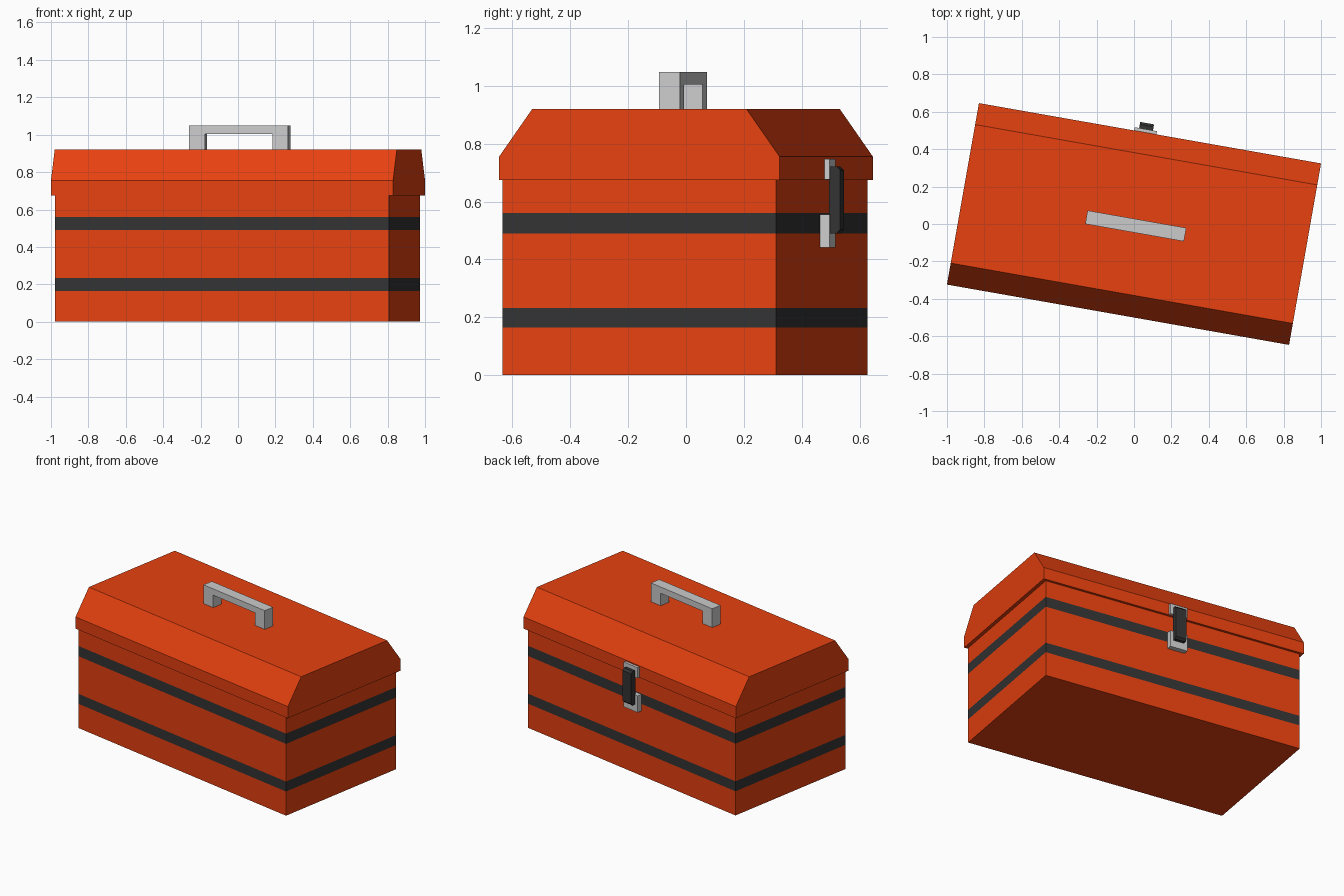
import bpy, bmesh
from math import radians

if "Cube" in bpy.data.objects:
    bpy.data.objects.remove(bpy.data.objects["Cube"])

TURN = radians(-10)  # whole box is turned on the ground


def material(name, rgb):
    m = bpy.data.materials.new(name)
    m.diffuse_color = (*rgb, 1)
    m.use_nodes = True
    m.node_tree.nodes["Principled BSDF"].inputs["Base Color"].default_value = m.diffuse_color
    return m


ORANGE = material("orange_paint", (0.8, 0.053, 0.005))
DARK = material("dark_rubber", (0.033, 0.033, 0.033))


def finish(name, bm, mats=()):
    bmesh.ops.recalc_face_normals(bm, faces=bm.faces)
    me = bpy.data.meshes.new(name)
    bm.to_mesh(me)
    bm.free()
    for m in mats:
        me.materials.append(m)
    ob = bpy.data.objects.new(name, me)
    ob.rotation_euler.z = TURN
    bpy.context.collection.objects.link(ob)
    return ob


def prism(profile, axis, lo, hi):
    """Extrude a closed 2D profile along x (profile in y,z) or y (profile in x,z)."""
    bm = bmesh.new()
    place = (lambda a, b: (lo, a, b)) if axis == "x" else (lambda a, b: (a, lo, b))
    face = bm.faces.new([bm.verts.new(place(a, b)) for a, b in profile])
    out = bmesh.ops.extrude_face_region(bm, geom=[face])
    verts = [v for v in out["geom"] if isinstance(v, bmesh.types.BMVert)]
    step = hi - lo
    bmesh.ops.translate(bm, verts=verts, vec=(step, 0, 0) if axis == "x" else (0, step, 0))
    return bm


def rect(a0, a1, b0, b1):
    return [(a0, b0), (a1, b0), (a1, b1), (a0, b1)]


# Body, with two flush dark bands cut into its walls
bands = [(0.165, 0.233), (0.49, 0.56)]
bm = prism(rect(-0.485, 0.476, 0, 0.68), "x", -0.909, 0.905)
for z in (z for band in bands for z in band):
    bmesh.ops.bisect_plane(bm, geom=bm.verts[:] + bm.edges[:] + bm.faces[:],
                           plane_co=(0, 0, z), plane_no=(0, 0, 1))
for f in bm.faces:
    z = f.calc_center_median().z
    f.material_index = int(any(lo < z < hi for lo, hi in bands))
finish("body", bm, (ORANGE, DARK))

# Lid with sloped front and back
half = [(0.4925, 0.675), (0.4925, 0.755), (0.376, 0.92)]
lid = half + [(-y, z) for y, z in reversed(half)]
finish("lid", prism(lid, "x", -0.9287, 0.9287), (ORANGE,))

# Carry handle
handle = [(-0.257, 0.92), (-0.257, 1.048), (0.279, 1.048), (0.279, 0.92),
          (0.194, 0.92), (0.194, 1.005), (-0.172, 1.005), (-0.172, 0.92)]
finish("handle", prism(handle, "y", -0.045, 0.028))

# Latch on the back: two plates and a chamfered strap
finish("latch_lower_plate", prism(rect(0.47, 0.51, 0.442, 0.555), "x", -0.086, 0.035))
finish("latch_upper_plate", prism(rect(0.485, 0.51, 0.676, 0.748), "x", -0.086, 0.035))
strap = [(0.505, 0.49), (0.53, 0.49), (0.543, 0.503),
         (0.543, 0.709), (0.53, 0.722), (0.505, 0.722)]
finish("latch_strap", prism(strap, "x", -0.062, 0.013), (DARK,))
